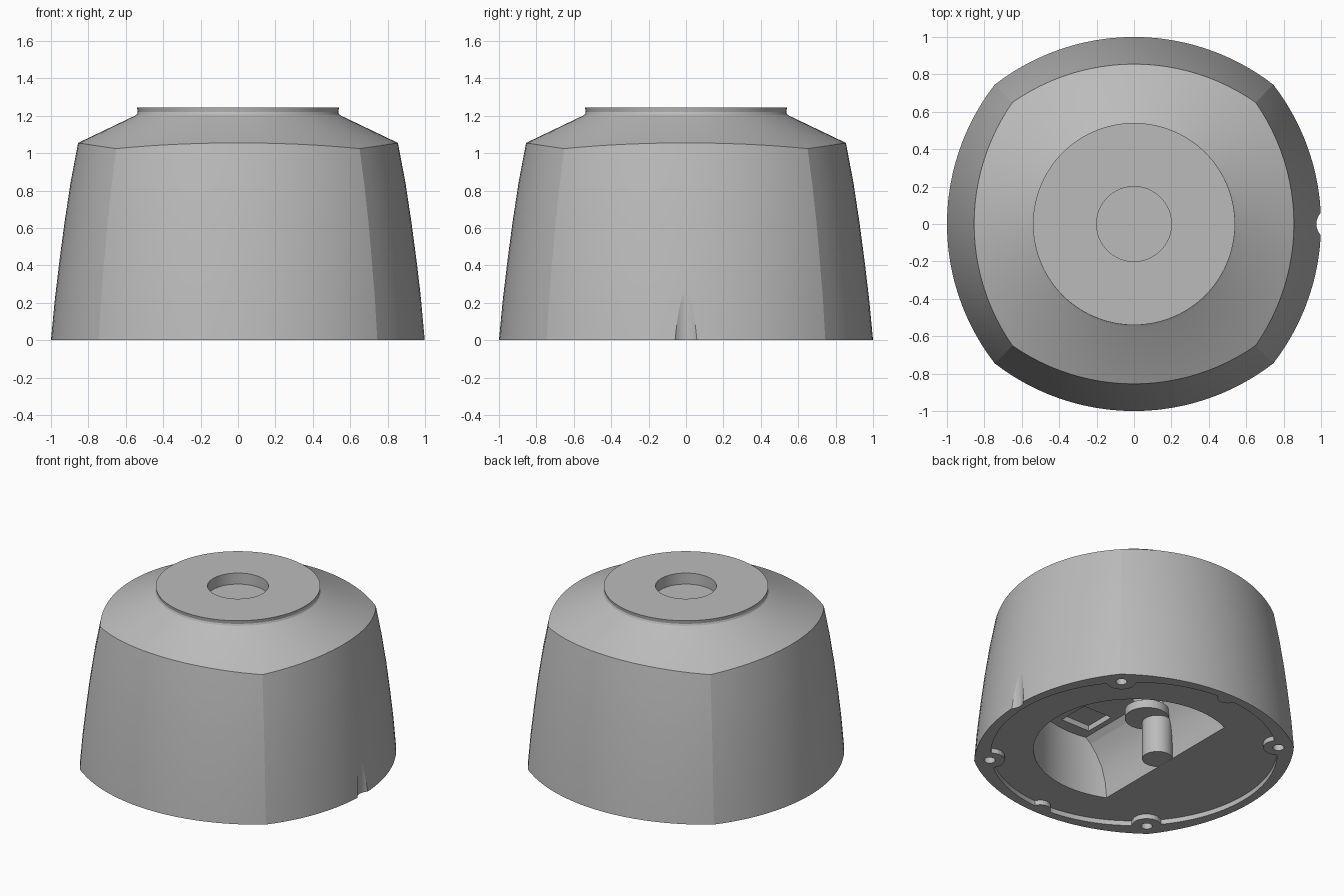
import bpy
from math import sin, cos, asin, acos, atan2, hypot, pi, radians, sqrt

cube = bpy.data.objects.get("Cube")
if cube:
    bpy.data.objects.remove(cube, do_unlink=True)

grey = bpy.data.materials.new("light_grey")
grey.use_nodes = True
colour = (0.5, 0.5, 0.5, 1)
grey.diffuse_color = colour
grey.node_tree.nodes["Principled BSDF"].inputs["Base Color"].default_value = colour


def loft(name, rings):
    """Closed solid through rings that all have the same number of points."""
    n = len(rings[0])
    faces = [tuple(reversed(range(n)))]
    for k in range(len(rings) - 1):
        for i in range(n):
            j = (i + 1) % n
            faces.append((k * n + i, k * n + j, (k + 1) * n + j, (k + 1) * n + i))
    faces.append(tuple(range((len(rings) - 1) * n, len(rings) * n)))
    mesh = bpy.data.meshes.new(name)
    mesh.from_pydata([p for ring in rings for p in ring], [], faces)
    mesh.update()
    mesh.materials.append(grey)
    ob = bpy.data.objects.new(name, mesh)
    bpy.context.collection.objects.link(ob)
    return ob


def cylinder(name, x, y, r, z0, z1, n=64):
    turn = [2 * pi * i / n for i in range(n)]
    return loft(name, [[(x + r * cos(t), y + r * sin(t), z) for t in turn] for z in (z0, z1)])


def activate(ob):
    bpy.ops.object.select_all(action="DESELECT")
    ob.select_set(True)
    bpy.context.view_layer.objects.active = ob


def smooth(ob):
    activate(ob)
    bpy.ops.object.shade_smooth_by_angle(angle=radians(11))


def cut(ob, cutter):
    cutter.hide_render = True
    mod = ob.modifiers.new("cut", "BOOLEAN")
    mod.operation, mod.solver, mod.object = "DIFFERENCE", "EXACT", cutter
    activate(ob)
    bpy.ops.object.modifier_apply(modifier=mod.name)
    bpy.data.objects.remove(cutter, do_unlink=True)


# Four bowed sides meeting at corners
def bowed_square(mid, corner, steps=24):
    sag = mid - corner
    rad = (corner ** 2 + sag ** 2) / (2 * sag)
    half = asin(corner / rad)
    pts = []
    for side in range(4):
        q = side * pi / 2
        for i in range(steps):
            a = -half + 2 * half * i / steps
            u, v = mid - rad + rad * cos(a), rad * sin(a)
            pts.append((u * cos(q) - v * sin(q), u * sin(q) + v * cos(q)))
    return pts


# Housing: tapering walls, conical shoulder, raised round collar
shoulder = bowed_square(0.855, 0.65)
shoulder_z = [1.055 - 0.476 * (hypot(x, y) - 0.855) for x, y in shoulder]
rings = []
for t, mid, corner in ((0, 1, 0.745), (0.2, 0.98, 0.733), (0.4, 0.955, 0.717),
                       (0.6, 0.927, 0.699), (0.8, 0.895, 0.677), (1, 0.855, 0.65)):
    rings.append([(x, y, t * z) for (x, y), z in zip(bowed_square(mid, corner), shoulder_z)])
angles = [atan2(y, x) for x, y in shoulder]
for r, z in ((0.552, 1.2), (0.541, 1.208), (0.536, 1.22), (0.54, 1.245)):
    rings.append([(r * cos(a), r * sin(a), z) for a in angles])
housing = loft("housing", rings)

# Blind hole in the collar
cut(housing, cylinder("collar_hole", 0, 0, 0.2, 1.165, 1.4, 96))

# Shallow base recess, with bosses round the screws and two side tabs
FLOOR = 0.035
bosses = [(pi / 4 + k * pi / 2, 0.952, 0.1) for k in range(4)]
bosses += [(pi / 2, 0.96, 0.07), (-pi / 2, 0.96, 0.07)]
outline = []
for i in range(360):
    t = 2 * pi * i / 360
    r = 0.94
    for a, d, br in bosses:
        off = d * sin(t - a)
        if cos(t - a) > 0 and abs(off) < br:
            r = min(r, d * cos(t - a) - sqrt(br ** 2 - off ** 2))
    outline.append((r * cos(t), r * sin(t)))
cut(housing, loft("base_recess", [[(x, y, z) for x, y in outline] for z in (-0.1, FLOOR)]))

# Round cavity with one coved wall
levels = []
for wall, z in ((-0.27, 0), (-0.27, FLOOR), (-0.262, 0.15), (-0.24, 0.26),
                (-0.205, 0.35), (-0.165, 0.42), (-0.13, 0.46)):
    end = acos(wall / 0.66)
    levels.append([(0.66 * cos(t), 0.66 * sin(t), z)
                   for t in (-end + 2 * end * i / 72 for i in range(73))])
cut(housing, loft("cavity", levels))

# Square pocket in the cavity ceiling
corners = ((-0.09, -0.57), (0.14, -0.57), (0.14, -0.34), (-0.09, -0.34))
cut(housing, loft("ceiling_pocket", [[(x, y, z) for x, y in corners] for z in (0.4, 0.5)]))

# Screw holes in the base and a cable notch on the left wall
for sx in (-1, 1):
    for sy in (-1, 1):
        cut(housing, cylinder("screw_hole", sx * 0.673, sy * 0.673, 0.037, -0.1, 0.3, 48))
cut(housing, cylinder("cable_notch", 1.06, 0, 0.085, -0.1, 0.28))
smooth(housing)

# Post and round button inside the cavity
smooth(cylinder("inner_post", -0.2, 0, 0.1, FLOOR + 0.001, 0.47))
smooth(cylinder("inner_button", -0.11, 0, 0.145, 0.31, 0.37))
smooth(cylinder("button_stem", -0.11, 0, 0.09, 0.36, 0.47))
